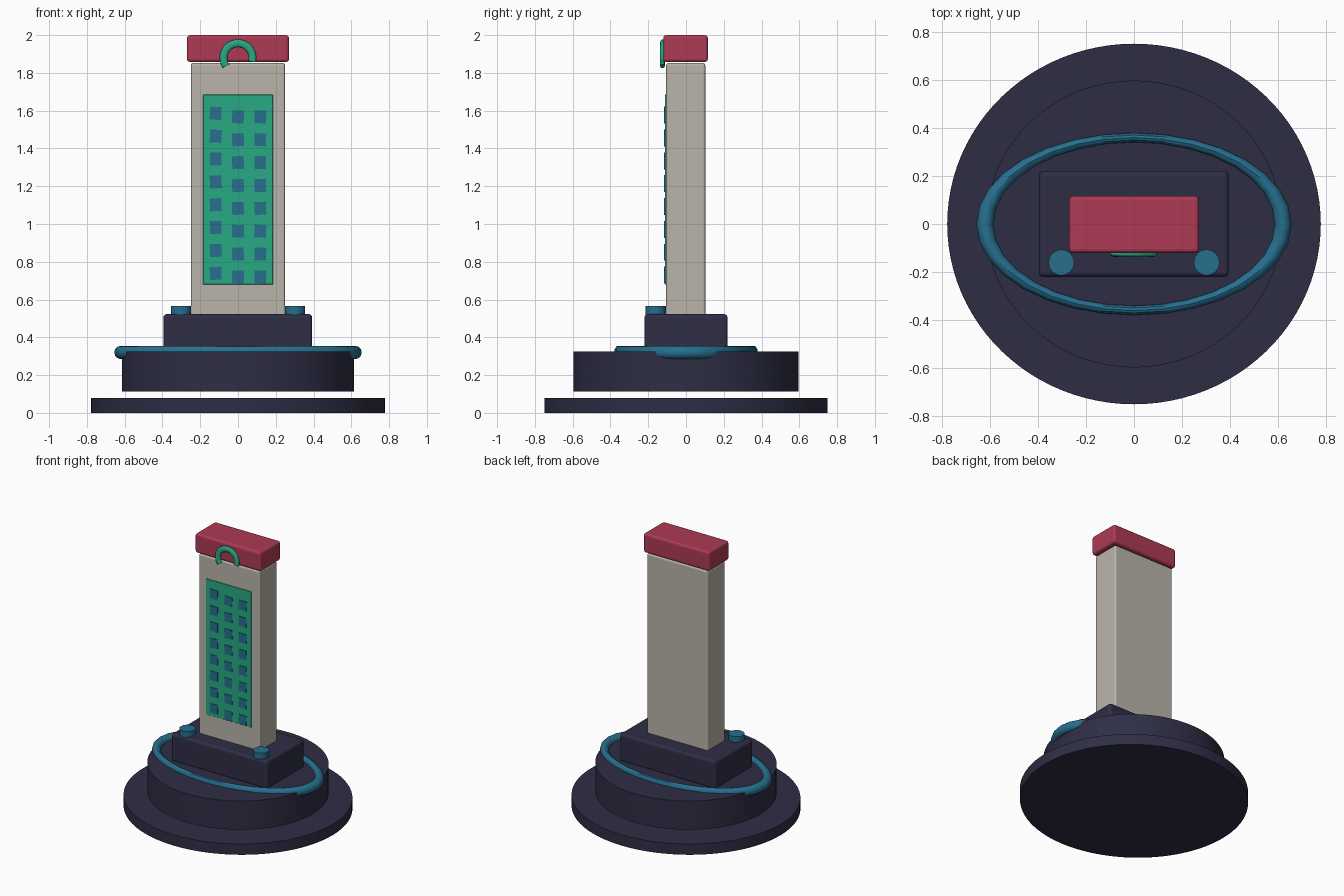
import bpy
import math
import random

random.seed(4)
cube = bpy.data.objects.get("Cube")
if cube:
    bpy.data.objects.remove(cube, do_unlink=True)


def material(name, rgb):
    mat = bpy.data.materials.new(name)
    mat.use_nodes = True
    mat.diffuse_color = (*rgb, 1)
    mat.node_tree.nodes["Principled BSDF"].inputs["Base Color"].default_value = (*rgb, 1)
    return mat


navy = material("dark navy", (0.028, 0.027, 0.06))
stone = material("warm grey", (0.49, 0.46, 0.41))
red = material("crimson", (0.42, 0.042, 0.09))
green = material("sea green", (0.02, 0.40, 0.23))
blue = material("teal blue", (0.02, 0.16, 0.27))


def finish(name, mat, smooth=True):
    obj = bpy.context.object
    obj.name = name
    obj.data.materials.append(mat)
    bpy.ops.object.transform_apply(location=False, rotation=False, scale=True)
    if smooth:
        bpy.ops.object.shade_smooth_by_angle(angle=math.radians(35))
    return obj


def box(name, mat, low, high, bevel=0.0, tilt=0.0):
    centre = [(a + b) / 2 for a, b in zip(low, high)]
    bpy.ops.mesh.primitive_cube_add(size=1, location=centre, rotation=(0, tilt, 0))
    bpy.context.object.scale = [b - a for a, b in zip(low, high)]
    obj = finish(name, mat, smooth=False)
    if bevel:
        mod = obj.modifiers.new("rounded edges", "BEVEL")
        mod.width = bevel
        mod.segments = 3
    return obj


def disc(name, mat, x, y, radius, low, high, sides, squash=1.0):
    bpy.ops.mesh.primitive_cylinder_add(vertices=sides, radius=radius, depth=high - low,
                                        location=(x, y, (low + high) / 2))
    bpy.context.object.scale.y = squash
    return finish(name, mat)


# Stepped round base, with a thin gap between the two discs
disc("base_plate", navy, 0, 0, 0.777, 0, 0.08, 96, 0.965)
disc("base_drum", navy, 0, 0, 0.615, 0.113, 0.325, 96, 0.97)

# Oval ring resting on the drum
bpy.ops.mesh.primitive_torus_add(major_radius=0.62, minor_radius=0.035, major_segments=32,
                                 minor_segments=12, location=(0, 0, 0.32))
bpy.context.object.scale.y = 0.58
finish("oval_ring", blue)

# Podium, tower and cap
box("podium", navy, (-0.395, -0.22, 0.315), (0.393, 0.22, 0.523), 0.018)
box("tower", stone, (-0.25, -0.105, 0.51), (0.25, 0.102, 1.852), 0.013)
box("cap", red, (-0.27, -0.12, 1.858), (0.27, 0.116, 2.0), 0.016)

# Front pins on the podium
for side, x in (("right", -0.302), ("left", 0.302)):
    disc(side + "_pin", blue, x, -0.16, 0.054, 0.515, 0.565, 16)

# Facade panel with slightly uneven windows
box("facade_panel", green, (-0.185, -0.112, 0.68), (0.185, -0.104, 1.685), 0.003)
for col in range(3):
    for row in range(8):
        x = (col - 1) * 0.118
        z = 0.72 + row * 0.121 + (0.019 if col == 0 else 0)
        box(f"window_{col}_{row}", blue, (x - 0.031, -0.116, z - 0.034),
            (x + 0.031, -0.108, z + 0.034), tilt=random.uniform(-0.06, 0.06))

# Hooked arch on the front of the cap
curve = bpy.data.curves.new("arch", "CURVE")
curve.dimensions = "3D"
curve.bevel_depth = 0.021
curve.bevel_resolution = 3
curve.use_fill_caps = True
spline = curve.splines.new("POLY")
steps = 24
spline.points.add(steps)
for i, point in enumerate(spline.points):
    angle = math.radians(-15 + 230 * i / steps)
    point.co = (0.077 * math.cos(angle), 0, 0.077 * math.sin(angle), 1)
    point.radius = 1
spline.use_smooth = True
arch = bpy.data.objects.new("arch", curve)
arch.location = (0, -0.125, 1.88)
arch.scale.y = 0.6
curve.materials.append(green)
bpy.context.collection.objects.link(arch)
